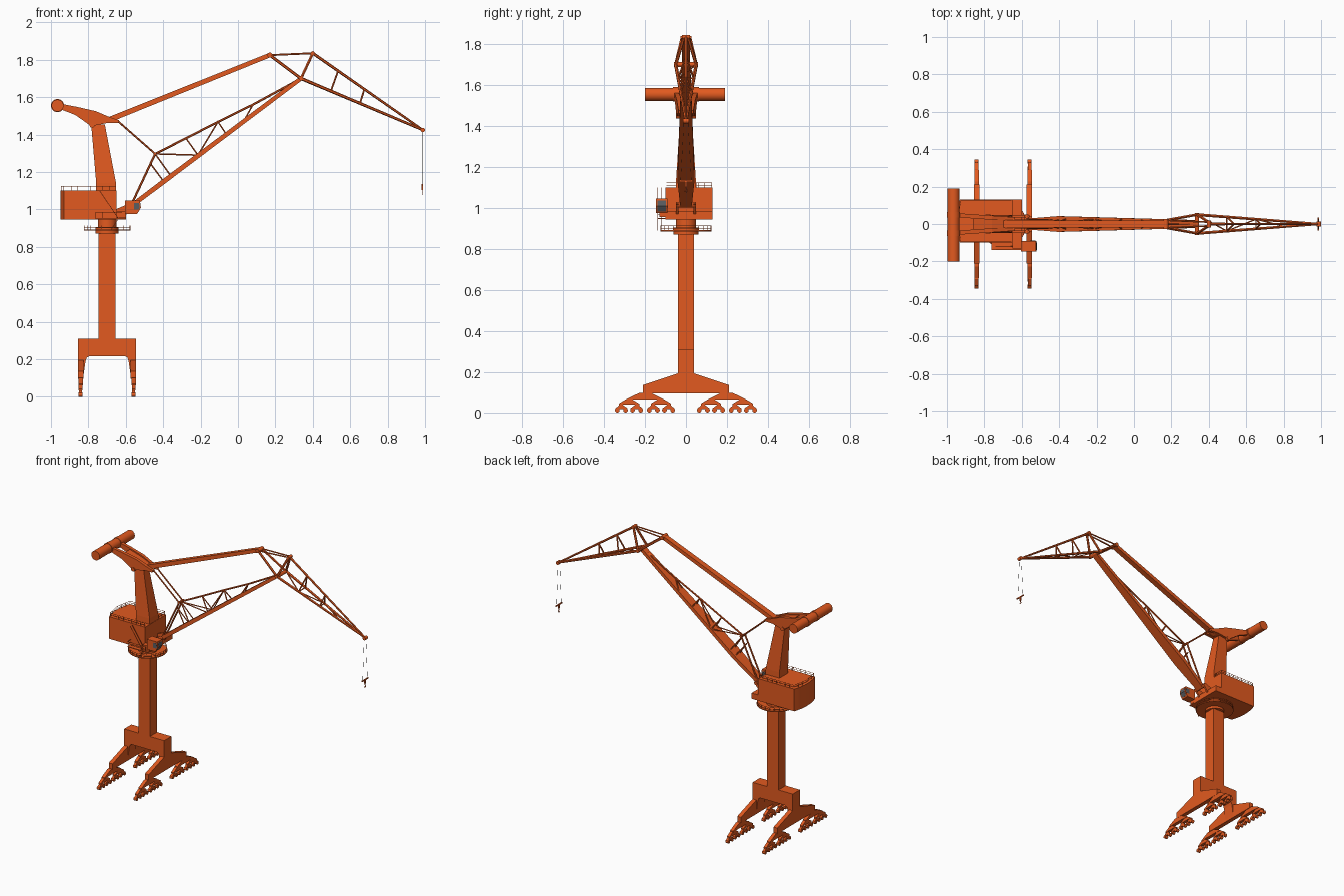
import bpy, bmesh, math
from mathutils import Vector

cube = bpy.data.objects.get("Cube")
if cube:
    bpy.data.objects.remove(cube)


def material(name, rgb):
    m = bpy.data.materials.new(name)
    m.use_nodes = True
    m.diffuse_color = (*rgb, 1)
    m.node_tree.nodes["Principled BSDF"].inputs["Base Color"].default_value = (*rgb, 1)
    return m


ORANGE = material("crane orange", (0.76, 0.102, 0.014))
GLASS = material("grey glass", (0.1, 0.11, 0.12))
DARK = material("dark steel", (0.03, 0.025, 0.022))


def finish(name, bm, mat=ORANGE, smooth=False):
    bmesh.ops.recalc_face_normals(bm, faces=bm.faces)
    mesh = bpy.data.meshes.new(name)
    bm.to_mesh(mesh)
    bm.free()
    mesh.materials.append(mat)
    ob = bpy.data.objects.new(name, mesh)
    bpy.context.collection.objects.link(ob)
    if smooth:
        bpy.ops.object.select_all(action="DESELECT")
        ob.select_set(True)
        bpy.context.view_layer.objects.active = ob
        bpy.ops.object.shade_smooth_by_angle(angle=math.radians(40))
    return ob


def loft(bm, a, b):
    """Close a solid between two matching outlines."""
    va, vb = [bm.verts.new(p) for p in a], [bm.verts.new(p) for p in b]
    n = len(va)
    bm.faces.new(va)
    bm.faces.new(vb[::-1])
    for i in range(n):
        bm.faces.new((va[i], vb[i], vb[(i + 1) % n], va[(i + 1) % n]))


def prism(bm, pts, axis, lo, hi):
    """Extrude a 2D outline along one axis."""
    i = "xyz".index(axis)
    place = lambda p, h: tuple(p[:i]) + (h,) + tuple(p[i:])
    loft(bm, [place(p, lo) for p in pts], [place(p, hi) for p in pts])


def box(bm, x0, x1, y0, y1, z0, z1):
    prism(bm, [(x0, y0), (x1, y0), (x1, y1), (x0, y1)], "z", z0, z1)


def rod(bm, a, b, r, sides=6, r2=None):
    a, b = Vector(a), Vector(b)
    q = (b - a).to_track_quat("Z", "Y")
    ring = lambda c, s: [c + q @ Vector((s * math.cos(t), s * math.sin(t), 0))
                         for t in (math.tau * (k + 0.5) / sides for k in range(sides))]
    loft(bm, ring(a, r), ring(b, r if r2 is None else r2))


def girder(bm, a, b, w, h, w2, h2):
    """Tapered rectangular beam in the xz plane, width along y."""
    a, b = Vector(a), Vector(b)
    d = (b - a).normalized()
    n, y = Vector((-d.z, 0, d.x)), Vector((0, 1, 0))
    rect = lambda c, u, v: [c + y * (s * u / 2) + n * (t * v / 2)
                            for s, t in ((-1, -1), (1, -1), (1, 1), (-1, 1))]
    loft(bm, rect(a, w, h), rect(b, w2, h2))


def railing(bm, path, height, spacing=0.035, r=0.0013):
    up = Vector((0, 0, height))
    for p, q in zip(path, path[1:]):
        p, q = Vector(p), Vector(q)
        for f in (0.5, 1):
            rod(bm, p + up * f, q + up * f, r, 4)
        n = max(1, round((q - p).length / spacing))
        for k in range(n + 1):
            c = p.lerp(q, k / n)
            rod(bm, c, c + up, r, 4)


CX = -0.70  # slewing axis

# Portal base: arch and two splayed legs
bm = bmesh.new()
half = [(0.155, 0.31), (0.155, 0.10), (0.128, 0.10), (0.115, 0.19), (0.108, 0.21), (0.095, 0.216)]
arch = [(CX + x, z) for x, z in half] + [(CX - x, z) for x, z in reversed(half)]
prism(bm, arch, "y", -0.04, 0.04)
finish("portal_arch", bm)
wing = [(-0.21, 0.096), (0.21, 0.096), (0.21, 0.137), (0.04, 0.194), (-0.04, 0.194), (-0.21, 0.137)]
for side, name in ((-1, "right_leg"), (1, "left_leg")):
    bm = bmesh.new()
    prism(bm, wing, "x", CX + side * 0.126, CX + side * 0.155)
    finish(name, bm)

# Travelling gear: nested balance beams over eight wheels per corner
gear, wheels = bmesh.new(), bmesh.new()


def balance(x, y, span, z0, z1, w):
    prism(gear, [(y - span, z0), (y - span, z0 + 0.009), (y - span * 0.3, z1), (y + span * 0.3, z1),
                 (y + span, z0 + 0.009), (y + span, z0), (y + span * 0.5, z0 + 0.004),
                 (y - span * 0.5, z0 + 0.004)], "x", x - w, x + w)


for x in (CX - 0.142, CX + 0.142):
    for corner in (-0.2, 0.2):
        balance(x, corner, 0.09, 0.06, 0.1, 0.012)
        for s in (-0.078, 0.078):
            balance(x, corner + s, 0.05, 0.034, 0.064, 0.01)
            for t in (-0.037, 0.037):
                y = corner + s + t
                balance(x, y, 0.029, 0.012, 0.036, 0.008)
                for u in (-0.02, 0.02):
                    rod(wheels, (x - 0.011, y + u, 0.0115), (x + 0.011, y + u, 0.0115), 0.0115, 12)
finish("balance_beams", gear)
finish("wheels", wheels, smooth=True)

# Square column, slewing ring and walkway
bm = bmesh.new()
box(bm, CX - 0.045, CX + 0.045, -0.04, 0.04, 0.22, 0.9)
finish("column", bm)
bm = bmesh.new()
rod(bm, (CX, 0, 0.87), (CX, 0, 0.905), 0.062, 32)
rod(bm, (CX, 0, 0.905), (CX, 0, 0.95), 0.05, 32)
finish("slewing_ring", bm, smooth=True)
bm = bmesh.new()
rod(bm, (CX, 0, 0.886), (CX, 0, 0.892), 0.125, 32)
finish("ring_walkway", bm, smooth=True)
bm = bmesh.new()
circle = [(CX + 0.123 * math.cos(k * math.tau / 24), 0.123 * math.sin(k * math.tau / 24), 0.89) for k in range(25)]
railing(bm, circle, 0.024)
finish("ring_railing", bm)

# Machinery house with bowed rear wall, side landing and roof railing
bow = [(-0.95 + 0.02 * (k / 4) ** 2, 0.015 + 0.115 * k / 4) for k in range(4, -5, -1)]
bm = bmesh.new()
prism(bm, [(-0.65, -0.1), (-0.65, 0.13)] + bow, "z", 0.945, 1.1)
finish("machinery_house", bm, smooth=True)
bm = bmesh.new()
box(bm, -0.66, -0.6, -0.1, 0.13, 0.945, 0.985)
box(bm, -0.76, -0.6, -0.14, -0.095, 0.947, 0.952)
finish("front_deck", bm)
bm = bmesh.new()
railing(bm, [(-0.655, -0.095, 1.1), (-0.925, -0.095, 1.1), (-0.945, 0.015, 1.1),
             (-0.925, 0.125, 1.1), (-0.655, 0.125, 1.1), (-0.655, 0.06, 1.1)], 0.024)
railing(bm, [(-0.76, -0.1, 0.95), (-0.76, -0.138, 0.95), (-0.62, -0.138, 0.95)], 0.035)
for y in (-0.138, -0.118):
    rod(bm, (-0.64, y, 0.95), (-0.68, y, 0.89), 0.002, 4)
    rod(bm, (-0.64, y, 0.952), (-0.74, y, 1.1), 0.002, 4)
finish("house_railing", bm)

# Operator cab and its windows
bm = bmesh.new()
prism(bm, [(-0.605, 0.975), (-0.54, 0.975), (-0.52, 1.01), (-0.525, 1.047), (-0.605, 1.047)],
      "y", -0.146, -0.09)
box(bm, -0.65, -0.6, -0.13, -0.095, 0.955, 0.99)
finish("cab", bm)
bm = bmesh.new()
prism(bm, [(-0.534, 0.984), (-0.519, 1.01), (-0.523, 1.036), (-0.526, 1.036), (-0.523, 1.01), (-0.538, 0.984)],
      "y", -0.138, -0.098)
for y in (-0.147, -0.09):
    prism(bm, [(-0.555, 1.0), (-0.532, 1.0), (-0.526, 1.012), (-0.529, 1.035), (-0.555, 1.035)], "y", y, y + 0.001)
finish("cab_windows", bm, GLASS)

# Tower frame
bm = bmesh.new()
rect = lambda x0, x1, w, z: [(x0, -w, z), (x1, -w, z), (x1, w, z), (x0, w, z)]
loft(bm, rect(-0.76, -0.652, 0.05, 0.95), rect(-0.758, -0.652, 0.048, 1.14))
loft(bm, rect(-0.758, -0.652, 0.048, 1.14), rect(-0.785, -0.712, 0.028, 1.455))
finish("tower", bm)

# Counterweight drum and rocker arms
bm = bmesh.new()
rod(bm, (-0.965, -0.2, 1.555), (-0.965, 0.19, 1.555), 0.032, 32)
for y in (-0.05, 0.05):
    rod(bm, (-0.965, y - 0.014, 1.555), (-0.965, y + 0.014, 1.555), 0.035, 32)
finish("counterweight", bm, smooth=True)
bm = bmesh.new()
arm = [(-0.96, 1.567), (-0.86, 1.548), (-0.76, 1.525), (-0.69, 1.495), (-0.635, 1.476),
       (-0.64, 1.462), (-0.7, 1.462), (-0.785, 1.445), (-0.87, 1.505), (-0.96, 1.54)]
for s in (-1, 1):
    lean = lambda off: [(x, s * (0.026 + off - 0.07 * (x + 0.65)), z) for x, z in arm]
    loft(bm, lean(-0.011), lean(0.011))
prism(bm, [(-0.86, 1.54), (-0.76, 1.515), (-0.65, 1.475), (-0.7, 1.465), (-0.785, 1.46)], "y", -0.03, 0.03)
rod(bm, (-0.78, -0.05, 1.45), (-0.78, 0.05, 1.45), 0.014, 12)
finish("rocker_arm", bm)

# Tie beam from tower top to jib heel
heel, knee, peak, tip = (0.17, 1.825), (0.337, 1.70), (0.40, 1.835), (0.988, 1.425)
at = lambda p, y=0.0: (p[0], y, p[1])
bm = bmesh.new()
girder(bm, (-0.70, 0, 1.475), at(heel), 0.042, 0.029, 0.036, 0.024)
rod(bm, at(heel, -0.028), at(heel, 0.028), 0.014, 12)
finish("tie_beam", bm)

# Main boom: box girder with a light truss above
foot, apex = (-0.575, 1.015), (-0.443, 1.297)
bm = bmesh.new()
girder(bm, at(foot), (-0.40, 0, 1.147), 0.056, 0.024, 0.084, 0.026)
girder(bm, (-0.40, 0, 1.147), at(knee), 0.084, 0.026, 0.042, 0.022)
rod(bm, at(knee, -0.058), at(knee, 0.058), 0.012, 12)
rod(bm, at(foot, -0.05), at(foot, 0.05), 0.012, 12)
finish("boom_girder", bm)
bm = bmesh.new()
for s in (-1, 1):
    prism(bm, [(-0.655, 0.97), (-0.6, 0.97), (-0.56, 1.02), (-0.585, 1.03), (-0.655, 1.0)],
          "y", s * 0.036, s * 0.048)
finish("boom_bracket", bm)
bm = bmesh.new()
upper = [apex, (-0.278, 1.38), (-0.107, 1.468), (0.08, 1.56), knee]
web = [((-0.47, 1.247), (-0.39, 1.14)), (apex, (-0.363, 1.185)), (apex, (-0.214, 1.29)),
       (upper[1], (-0.214, 1.29)), (upper[2], (-0.214, 1.29)), (upper[2], (-0.064, 1.405)),
       (upper[3], (0.03, 1.47))]
for p, q in zip(upper, upper[1:]):
    rod(bm, at(p), at(q), 0.006)
rod(bm, at(apex, -0.027), at(apex, 0.027), 0.008, 8)
for s in (-1, 1):
    for p, q in web:
        rod(bm, at(p), at(q, s * 0.026), 0.004)
    rod(bm, at(apex, s * 0.02), at(foot, s * 0.022), 0.006)
    rod(bm, at(apex, s * 0.02), (-0.64, s * 0.02, 1.47), 0.005)
finish("boom_truss", bm)

# Jib: spread lower chords meeting at the tip under one upper chord
mix = lambda p, q, f: tuple(u + (v - u) * f for u, v in zip(p, q))
bm = bmesh.new()
rod(bm, at(peak), at(tip), 0.008, 6, 0.006)
rod(bm, at(peak, -0.02), at(peak, 0.02), 0.011, 12)
rod(bm, at(tip, -0.014), at(tip, 0.014), 0.012, 12)
stations = [0.0, 0.245, 0.484, 0.72]
for s in (-1, 1):
    low = lambda f: at(mix(knee, tip, f), s * 0.05 * (1 - f))
    rod(bm, low(0), at(tip), 0.009, 6, 0.007)
    rod(bm, low(0), at(heel, s * 0.02), 0.008)
    rod(bm, low(0), at(peak, s * 0.01), 0.008)
    rod(bm, at(heel, s * 0.02), at(peak, s * 0.01), 0.005)
    for f in stations[1:3]:
        rod(bm, low(f), at(mix(peak, tip, f - 0.015)), 0.005)
for k, f in enumerate(stations[:-1]):
    g, s = stations[k + 1], (-1) ** k
    p, q = mix(knee, tip, f), mix(knee, tip, g)
    rod(bm, at(p, s * 0.05 * (1 - f)), at(q, -s * 0.05 * (1 - g)), 0.004)
    rod(bm, at(p, -0.05 * (1 - f)), at(p, 0.05 * (1 - f)), 0.004)
finish("jib", bm)

# Hoist ropes and hook block
bm = bmesh.new()
for s in (-1, 1):
    rod(bm, (0.985, s * 0.01, 1.42), (0.985, s * 0.026, 1.135), 0.0006, 4)
finish("hoist_ropes", bm, DARK)
bm = bmesh.new()
box(bm, 0.982, 0.988, -0.035, 0.035, 1.128, 1.136)
box(bm, 0.982, 0.988, -0.006, 0.006, 1.105, 1.13)
hook = [(0.0, 1.105), (0.0, 1.095), (0.008, 1.087), (0.002, 1.078), (-0.008, 1.084)]
for p, q in zip(hook, hook[1:]):
    rod(bm, (0.985, *p), (0.985, *q), 0.0025)
finish("hook_block", bm)
